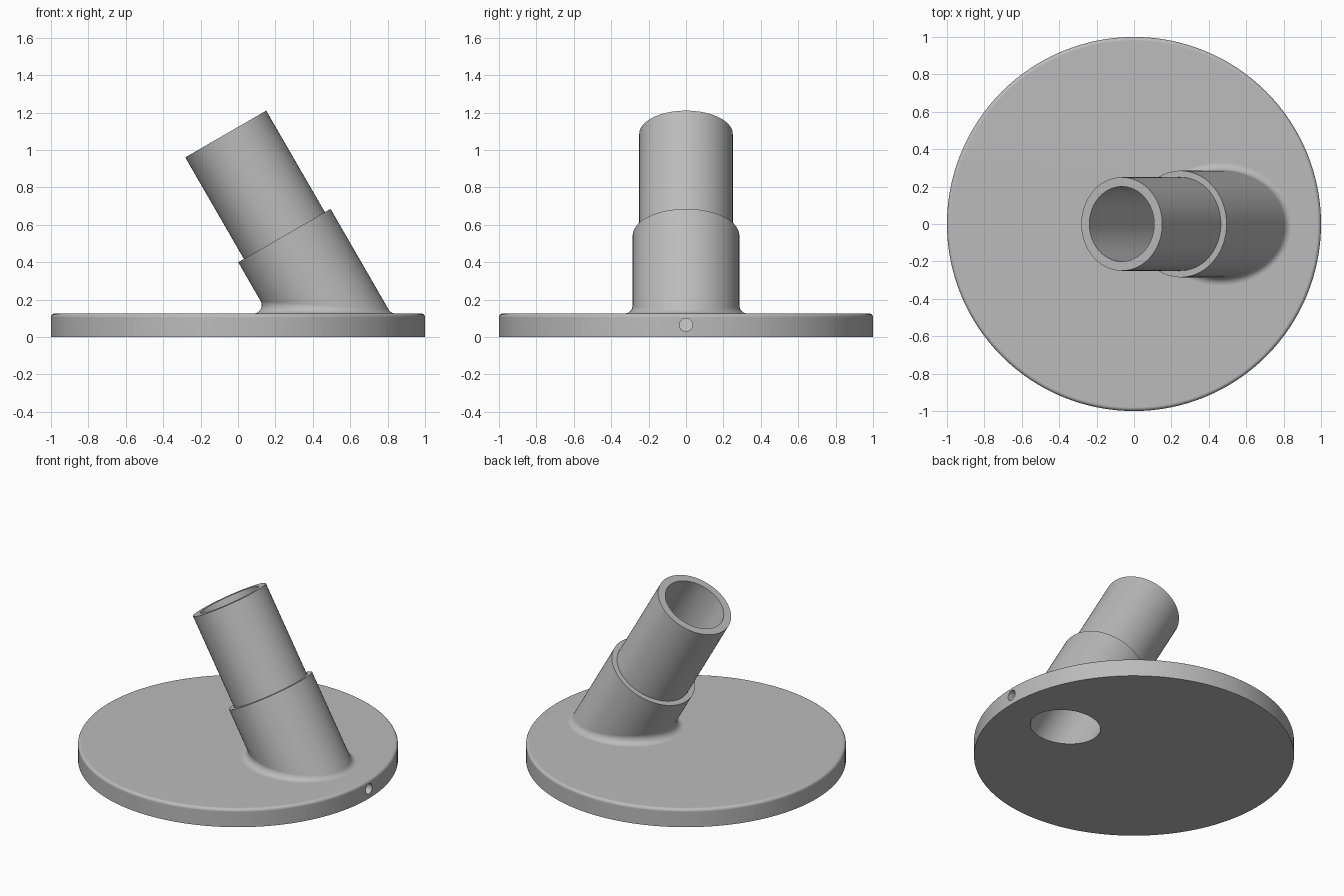
import bpy
import bmesh
import math
from mathutils import Vector, Matrix

if "Cube" in bpy.data.objects:
    bpy.data.objects.remove(bpy.data.objects["Cube"])

N = 128                       # segments around
TILT = math.radians(30)       # socket leans towards -x
PLATE_T, EDGE_R = 0.125, 0.02
COLLAR_R, TUBE_R, BORE_R = 0.285, 0.25, 0.20
COLLAR_S, TUBE_S = 0.626, 1.253   # lengths along the axis from z = 0
FILLET = 0.045

foot = Vector((0.561, 0, 0))
axis = Vector((-math.sin(TILT), 0, math.cos(TILT)))
side = Vector((math.cos(TILT), 0, math.sin(TILT)))
angles = [2 * math.pi * i / N for i in range(N)]


def radial(a):
    return side * math.cos(a) + Vector((0, 1, 0)) * math.sin(a)


def tube_ring(r, s):
    """Ring square to the tilted axis."""
    return [foot + radial(a) * r + axis * s for a in angles]


def slice_ring(r, z):
    """Ring where the tilted cylinder meets a level plane."""
    ring = []
    for a in angles:
        p = foot + radial(a) * r
        ring.append(p + axis * ((z - p.z) / axis.z))
    return ring


def disc_ring(r, z):
    return [Vector((r * math.cos(a), r * math.sin(a), z)) for a in angles]


def fillet_rings(steps):
    """Rolling-ball blend from the plate up to the collar."""
    centres = slice_ring(COLLAR_R + FILLET, PLATE_T + FILLET)
    down = Vector((0, 0, -1))
    return [[c + down.slerp(-radial(a), k / steps) * FILLET
             for c, a in zip(centres, angles)] for k in range(steps + 1)]


# plate underside, rounded rim, blend, collar, tube and bore as one closed loft
rings = [slice_ring(BORE_R, 0), disc_ring(1, 0)]
for k in range(7):
    t = k / 6 * math.pi / 2
    rings.append(disc_ring(1 - EDGE_R + EDGE_R * math.cos(t),
                           PLATE_T - EDGE_R + EDGE_R * math.sin(t)))
rings += fillet_rings(8)
rings += [tube_ring(COLLAR_R, COLLAR_S), tube_ring(TUBE_R, COLLAR_S),
          tube_ring(TUBE_R, TUBE_S), tube_ring(BORE_R, TUBE_S)]

bm = bmesh.new()
loops = [[bm.verts.new(p) for p in ring] for ring in rings]
for i, low in enumerate(loops):
    high = loops[(i + 1) % len(loops)]
    for j in range(N):
        k = (j + 1) % N
        bm.faces.new((low[j], low[k], high[k], high[j]))
bmesh.ops.recalc_face_normals(bm, faces=bm.faces)
mesh = bpy.data.meshes.new("flange_socket")
bm.to_mesh(mesh)
bm.free()
body = bpy.data.objects.new("flange_socket", mesh)
bpy.context.collection.objects.link(body)

grey = bpy.data.materials.new("plain grey")
grey.diffuse_color = (0.5, 0.5, 0.5, 1)
grey.use_nodes = True
grey.node_tree.nodes["Principled BSDF"].inputs["Base Color"].default_value = grey.diffuse_color
mesh.materials.append(grey)

# set-screw hole from the rim into the bore
bm = bmesh.new()
bmesh.ops.create_cone(bm, cap_ends=True, segments=32, radius1=0.035, radius2=0.035,
                      depth=0.5, matrix=Matrix.Translation((0.85, 0, 0.065))
                      @ Matrix.Rotation(math.pi / 2, 4, 'Y'))
cut_mesh = bpy.data.meshes.new("screw_hole_cutter")
bm.to_mesh(cut_mesh)
bm.free()
cut_mesh.materials.append(grey)
cutter = bpy.data.objects.new("screw_hole_cutter", cut_mesh)
cutter.hide_render = True
bpy.context.collection.objects.link(cutter)

bpy.context.view_layer.objects.active = body
body.select_set(True)
cut = body.modifiers.new("screw_hole", 'BOOLEAN')
cut.operation, cut.solver, cut.object = 'DIFFERENCE', 'EXACT', cutter
bpy.ops.object.modifier_apply(modifier=cut.name)
bpy.data.objects.remove(cutter)

# smooth curves, crisp steps, flat plate faces
bpy.ops.object.shade_smooth_by_angle(angle=math.radians(30))
weighted = body.modifiers.new("flat_faces", 'WEIGHTED_NORMAL')
weighted.keep_sharp = True
